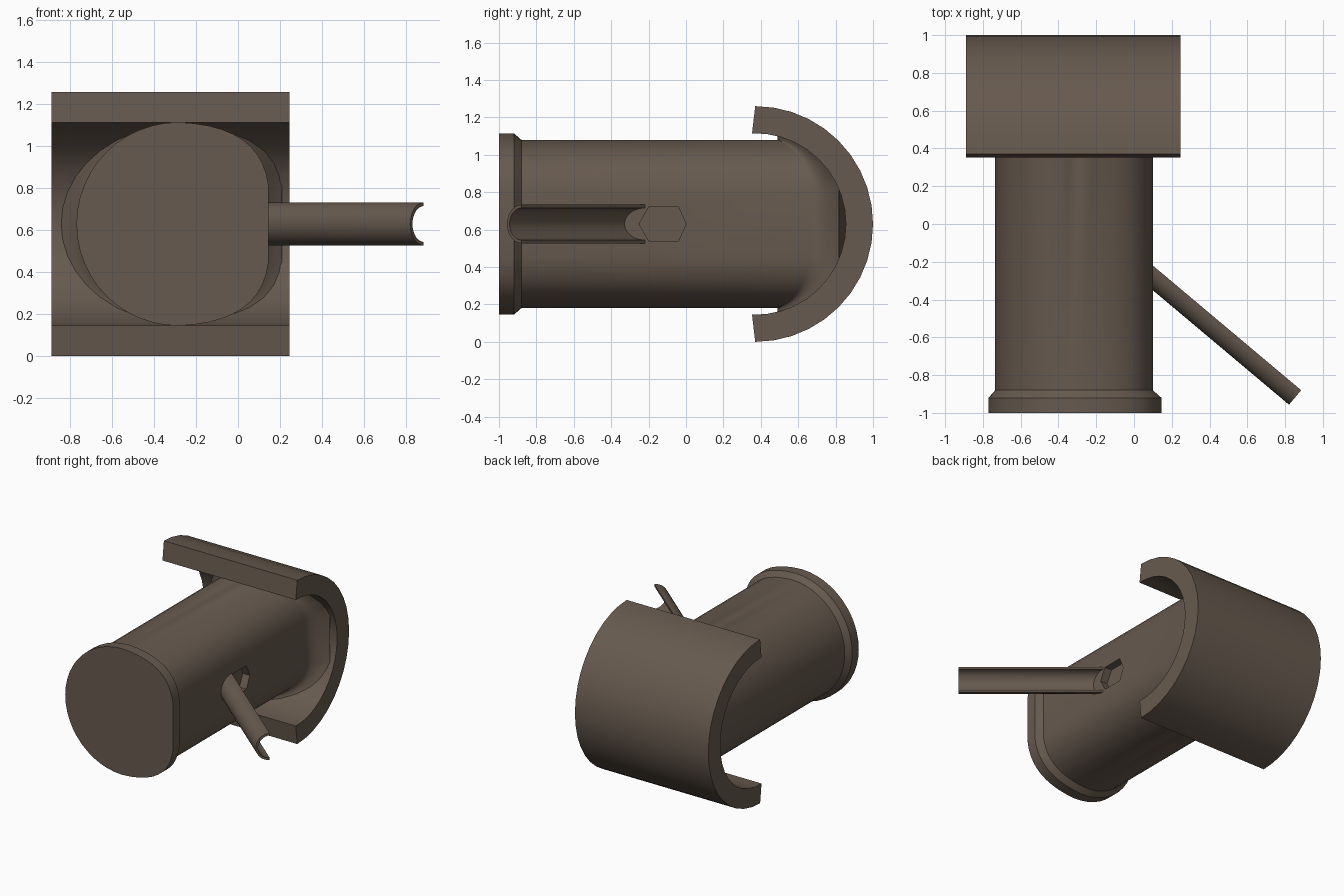
import bpy, bmesh, math
from mathutils import Vector

if "Cube" in bpy.data.objects:
    bpy.data.objects.remove(bpy.data.objects["Cube"])

CX, CZ = -0.285, 0.63          # body axis
AY, R_OUT, R_IN = 0.37, 0.63, 0.485   # curved bracket arc

brown = bpy.data.materials.new("dark brown")
brown.diffuse_color = (0.135, 0.102, 0.077, 1)
brown.use_nodes = True
brown.node_tree.nodes["Principled BSDF"].inputs["Base Color"].default_value = brown.diffuse_color


def make(name, verts, faces, angle=30):
    me = bpy.data.meshes.new(name)
    me.from_pydata([tuple(v) for v in verts], [], faces)
    bm = bmesh.new()
    bm.from_mesh(me)
    bmesh.ops.recalc_face_normals(bm, faces=bm.faces)
    bm.to_mesh(me)
    bm.free()
    ob = bpy.data.objects.new(name, me)
    bpy.context.collection.objects.link(ob)
    me.materials.append(brown)
    smooth(ob, angle)
    return ob


def smooth(ob, angle=30):
    ob.data.shade_smooth()
    ob.data.set_sharp_from_angle(angle=math.radians(angle))


def loft(name, rings, angle=30, close_ends=True):
    """Joins closed rings of equal length; both ends are capped."""
    n = len(rings[0])
    verts = [v for r in rings for v in r]
    faces = [(k * n + i, k * n + (i + 1) % n, (k + 1) * n + (i + 1) % n, (k + 1) * n + i)
             for k in range(len(rings) - 1) for i in range(n)]
    faces.append(tuple(range(n)))
    if close_ends:
        faces.append(tuple(range(len(verts) - n, len(verts))))
    else:  # fan to a hidden centre point
        m = len(verts)
        verts.append((CX, AY + R_IN + 0.02, CZ))
        faces += [(m - n + i, m - n + (i + 1) % n, m) for i in range(n)]
    return make(name, verts, faces, angle)


def section(left, right, height, flat):
    """Round on the left, flat with rounded corners on the right."""
    pts = []
    for i in range(25):
        a = math.radians(-90 - 180 * i / 24)
        pts.append((left * math.cos(a), height * math.sin(a)))
    top = []
    for i in range(1, 11):
        t = i / 10
        top.append((right * (2 * t * (1 - t) * 0.92 + t * t),
                    height * (1 - t) * (1 - t) + 2 * t * (1 - t) * height * 0.97 + t * t * flat))
    return pts + top + [(x, -z) for x, z in reversed(top)]


# Main barrel: flat front cap, step down, long body, flare into the bracket
cap = section(0.485, 0.43, 0.485, 0.185)
body = section(0.45, 0.385, 0.45, 0.175)
flare = section(0.565, 0.495, 0.472, 0.20)


def at(sec, y):
    return [(CX + x, y, CZ + z) for x, z in sec]


def arc_y(z):
    return AY + math.sqrt(max(R_IN ** 2 - z * z, 0))


rings = [at(cap, -1), at(cap, -0.92), at(body, -0.88)]
for k in range(7):
    s = k / 6
    ring = []
    for (bx, bz), (fx, fz) in zip(body, flare):
        w = s ** 2
        y0 = arc_y(bz) - 0.06 - 0.11 * (1 - (bz / 0.45) ** 2)
        y1 = arc_y(fz) + 0.006
        ring.append((CX + bx + (fx - bx) * w, y0 + (y1 - y0) * s, CZ + bz + (fz - bz) * w))
    rings.append(ring)
barrel = loft("barrel", rings, 30, False)

# Hexagonal recess in the flat side
hexagon = [(-0.25, 0), (-0.2, 0.09), (-0.04, 0.09), (0, 0), (-0.04, -0.09), (-0.2, -0.09)]
cutter = loft("recess_cutter", [[(x, y, CZ + z) for y, z in hexagon] for x in (0.04, 0.2)])
cutter.hide_render = True
mod = barrel.modifiers.new("recess", "BOOLEAN")
mod.operation = "DIFFERENCE"
mod.solver = "EXACT"
mod.object = cutter
bpy.context.view_layer.objects.active = barrel
bpy.ops.object.modifier_apply(modifier=mod.name)
bpy.data.objects.remove(cutter)
smooth(barrel)

# Curved bracket wrapped around the back end
rings = []
for i in range(21):
    a = math.radians(90 - 180 * i / 20)
    b = a * 92 / 90
    o = (AY + R_OUT * math.cos(a), CZ + R_OUT * math.sin(a))
    n = (AY + R_IN * math.cos(b), CZ + R_IN * math.sin(b))
    rings.append([(-0.89, *o), (0.245, *o), (0.245, *n), (-0.89, *n)])
loft("curved_bracket", rings)

# Side handle: half-round channel, open toward the back right
d = Vector((0.765, -0.643, 0)).normalized()
nrm = Vector((-d.y, d.x, 0))
end = Vector((0.885, -0.88, CZ))
prof = []
for r, order in ((1, range(17)), (0.83, range(16, -1, -1))):
    for i in order:
        a = math.pi * i / 16
        prof.append((-0.1 * r * math.sin(a), 0.103 * r * math.cos(a)))
tip = [end + nrm * u + Vector((0, 0, v)) for u, v in prof]
base = [p - d * ((p.x - 0.095) / d.x) for p in tip]
loft("side_handle", [base, tip], 40)
